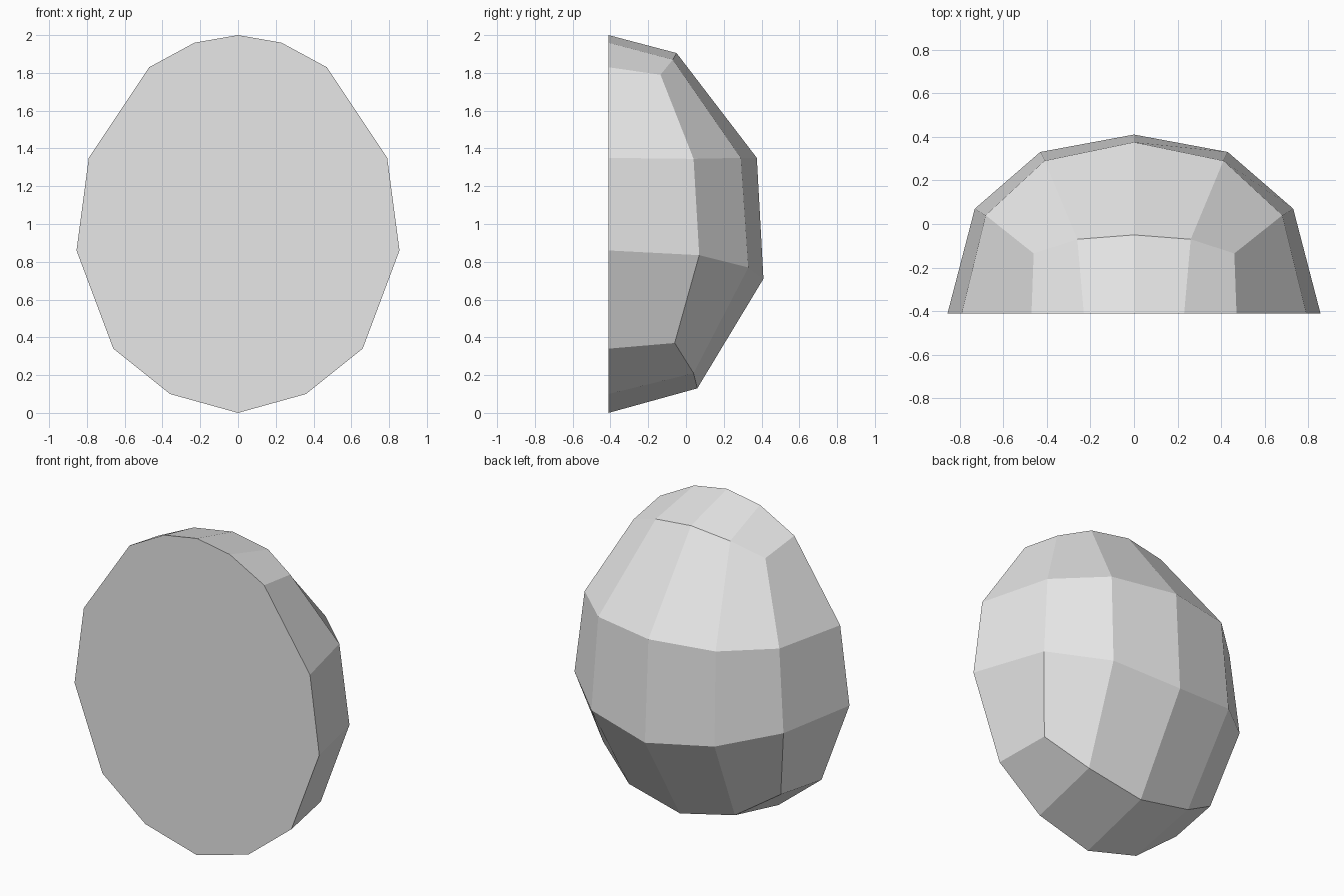
import bpy
import bmesh

# Remove the default cube only
default_cube = bpy.data.objects.get("Cube")
if default_cube:
    bpy.data.objects.remove(default_cube, do_unlink=True)

FRONT = -0.41  # flat cut plane of the half egg

# Half rows running from the centre line out to the flat front rim
crown_rim = [(0, FRONT, 2), (.23, FRONT, 1.96), (.47, FRONT, 1.83)]
base_rim = [(0, FRONT, 0), (.36, FRONT, .1), (.66, FRONT, .34)]
back_rows = [
    [(0, -.05, 1.905), (.26, -.07, 1.87), (.46, -.135, 1.79), crown_rim[-1]],
    [(0, .375, 1.35), (.41, .29, 1.35), (.68, .04, 1.345), (.79, FRONT, 1.35)],
    [(0, .41, .71), (.43, .33, .77), (.73, .07, .835), (.855, FRONT, .86)],
    [(0, .06, .13), (.37, .04, .21), (.62, -.06, .37), base_rim[-1]],
]


def full_row(bm, half_row):
    """Mirror a half row across the centre line and create its vertices."""
    mirrored = [(-x, y, z) for x, y, z in reversed(half_row[1:])]
    return [bm.verts.new(point) for point in mirrored + half_row]


def bridge(bm, upper, lower):
    """Join two rows of equal length with a strip of quads."""
    for i in range(len(upper) - 1):
        bm.faces.new((upper[i], upper[i + 1], lower[i + 1], lower[i]))


def make_material(name, colour):
    material = bpy.data.materials.new(name)
    material.use_nodes = True
    material.diffuse_color = colour
    shader = next(n for n in material.node_tree.nodes if n.type == "BSDF_PRINCIPLED")
    shader.inputs["Base Color"].default_value = colour
    return material


bm = bmesh.new()

# Rounded back shell
rows = [full_row(bm, half_row) for half_row in back_rows]
for upper, lower in zip(rows, rows[1:]):
    bridge(bm, upper, lower)

# Crown and base caps, reaching forward to the flat rim
bridge(bm, full_row(bm, crown_rim), rows[0][1:-1])
bridge(bm, rows[-1][1:-1], full_row(bm, base_rim))
bmesh.ops.remove_doubles(bm, verts=bm.verts[:], dist=0.001)

# Flat front face closing the open rim
rim_edges = [edge for edge in bm.edges if edge.is_boundary]
bmesh.ops.holes_fill(bm, edges=rim_edges, sides=0)
bmesh.ops.recalc_face_normals(bm, faces=bm.faces[:])

mesh = bpy.data.meshes.new("half_egg")
bm.to_mesh(mesh)
bm.free()
mesh.materials.append(make_material("light_grey", (0.8, 0.8, 0.8, 1)))

half_egg = bpy.data.objects.new("half_egg", mesh)
bpy.context.collection.objects.link(half_egg)
